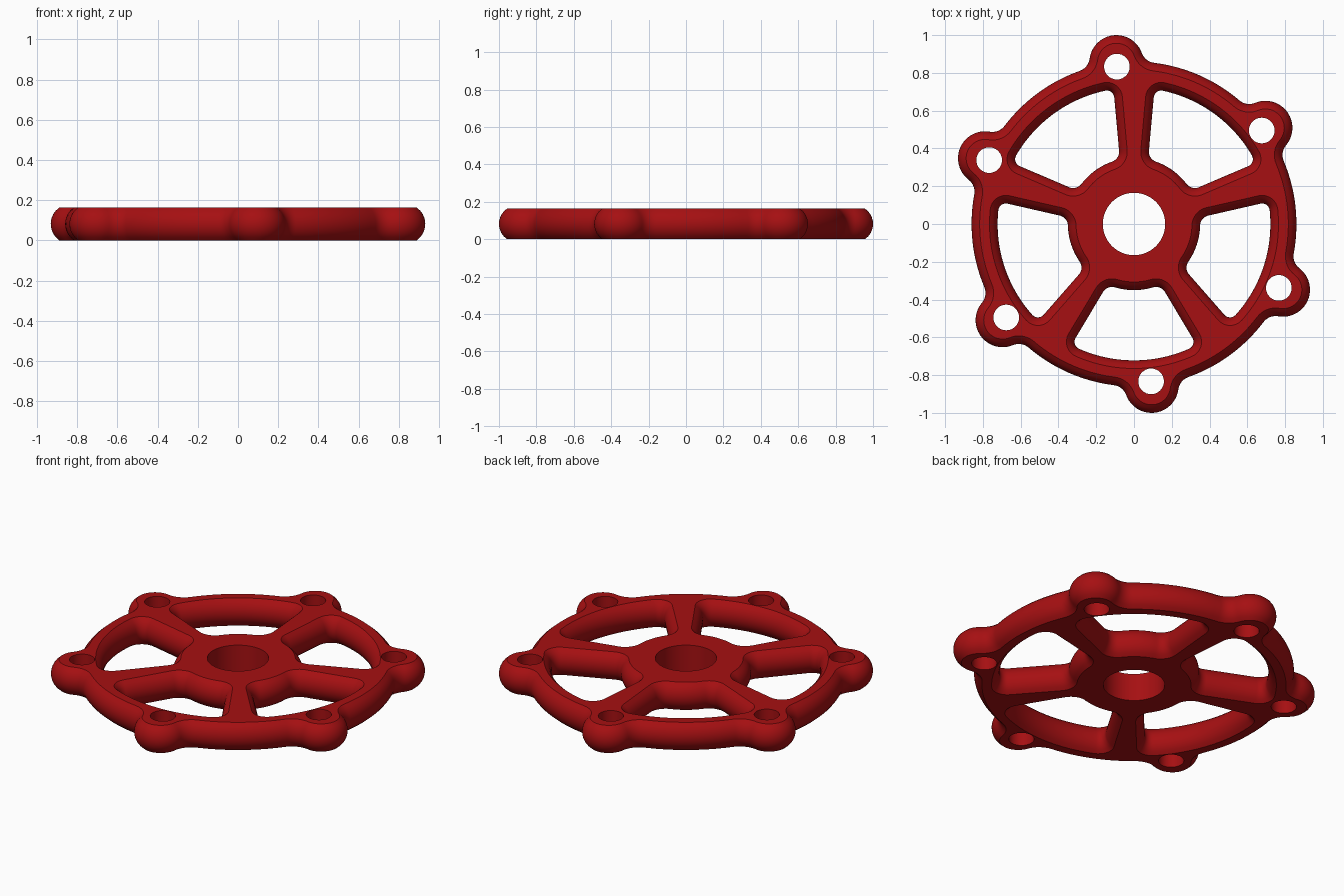
import bpy, bmesh
from math import sin, cos, atan2, acos, sqrt, radians, pi, tau

if "Cube" in bpy.data.objects:
    bpy.data.objects.remove(bpy.data.objects["Cube"])

H = 0.164        # thickness
SAG = 0.043      # how far the bulged edges retreat at top and bottom


def arc(c, r, sign, a0, a1, n, o):
    """Arc points; o pushes the edge into the material (sign: +1 grows, -1 shrinks)."""
    r += sign * o
    return [(c[0] + r * cos(a0 + (a1 - a0) * i / n),
             c[1] + r * sin(a0 + (a1 - a0) * i / n)) for i in range(n + 1)]


def rotate(pts, a):
    return [(x * cos(a) - y * sin(a), x * sin(a) + y * cos(a)) for x, y in pts]


# Outer outline: round rim with six filleted lugs
def rim_outline(o):
    rim, d, lug, f = 0.86, 0.862, 0.143, 0.08
    phi = acos((d * d + (rim + f) ** 2 - (lug + f) ** 2) / (2 * d * (rim + f)))
    fx, fy = (rim + f) * cos(phi), (rim + f) * sin(phi)
    b = atan2(fy, d - fx)
    unit = (arc((fx, -fy), f, 1, pi - phi, b, 8, o)
            + arc((d, 0), lug, -1, b - pi, pi - b, 24, o)
            + arc((fx, fy), f, 1, -b, phi - pi, 8, o)
            + arc((0, 0), rim, -1, phi, pi / 3 - phi, 14, o))
    return [p for k in range(6) for p in rotate(unit, radians(96.2 + 60 * k))]


# Window between two flared spokes, with rounded corners
def window_outline(o):
    r_out, r_in, c_out, c_in, w = 0.722, 0.35, 0.04, 0.055, 0.044
    a = radians(36) - atan2(0.09, 1)

    def corner(rho, rc):
        e = w + rc
        t = sqrt(rho * rho - e * e)
        return t * cos(a) + e * sin(a), t * sin(a) - e * cos(a)
    p, q = corner(r_out - c_out, c_out), corner(r_in + c_in, c_in)
    to, ti = atan2(p[1], p[0]), atan2(q[1], q[0])
    s = a + pi / 2
    return (arc((0, 0), r_out, 1, -to, to, 24, o)
            + arc(p, c_out, 1, to, s, 8, o)
            + arc(q, c_in, 1, s, ti + pi, 8, o)
            + arc((0, 0), r_in, -1, ti, -ti, 14, o)
            + arc((q[0], -q[1]), c_in, 1, -ti - pi, -s, 8, o)
            + arc((p[0], -p[1]), c_out, 1, -s, -to, 8, o))


bm = bmesh.new()


def skin(outline, levels):
    """Wall built from outline(offset) at each (z, offset) level."""
    rings = [[bm.verts.new((x, y, z)) for x, y in outline(o)] for z, o in levels]
    for lo, hi in zip(rings, rings[1:]):
        n = len(lo)
        for i in range(n):
            j = (i + 1) % n
            bm.faces.new((lo[i], lo[j], hi[j], hi[i]))


# Bulged edge profile (circular arc) and straight hole profile
R = ((H / 2) ** 2 + SAG ** 2) / (2 * SAG)
bulge = []
for i in range(11):
    z = H * i / 10
    bulge.append((z, R - sqrt(R * R - (z - H / 2) ** 2)))
straight = [(0, 0), (H, 0)]

skin(rim_outline, bulge)
for k in range(5):
    skin(lambda o: rotate(window_outline(o), radians(-90 + 72 * k)), bulge)

# Hub bore and six bolt holes
skin(lambda o: arc((0, 0), 0.165, 1, 0, tau, 64, o), straight)
for k in range(6):
    t = radians(96.2 + 60 * k)
    c = (0.838 * cos(t), 0.838 * sin(t))
    skin(lambda o: arc(c, 0.068, 1, 0, tau, 32, o), straight)

# Flat top and bottom faces
bmesh.ops.remove_doubles(bm, verts=bm.verts[:], dist=1e-5)
for z, nz in ((0, -1), (H, 1)):
    edges = [e for e in bm.edges if e.is_boundary
             and all(abs(v.co.z - z) < 1e-5 for v in e.verts)]
    bmesh.ops.triangle_fill(bm, use_beauty=True, edges=edges, normal=(0, 0, nz))
bmesh.ops.recalc_face_normals(bm, faces=bm.faces[:])

mesh = bpy.data.meshes.new("spoked_wheel")
bm.to_mesh(mesh)
bm.free()
wheel = bpy.data.objects.new("spoked_wheel", mesh)
bpy.context.collection.objects.link(wheel)

red = bpy.data.materials.new("dark_red")
red.diffuse_color = (0.38, 0.005, 0.006, 1)
red.use_nodes = True
red.node_tree.nodes["Principled BSDF"].inputs["Base Color"].default_value = red.diffuse_color
mesh.materials.append(red)

bpy.context.view_layer.objects.active = wheel
wheel.select_set(True)
bpy.ops.object.shade_smooth_by_angle(angle=radians(30))
